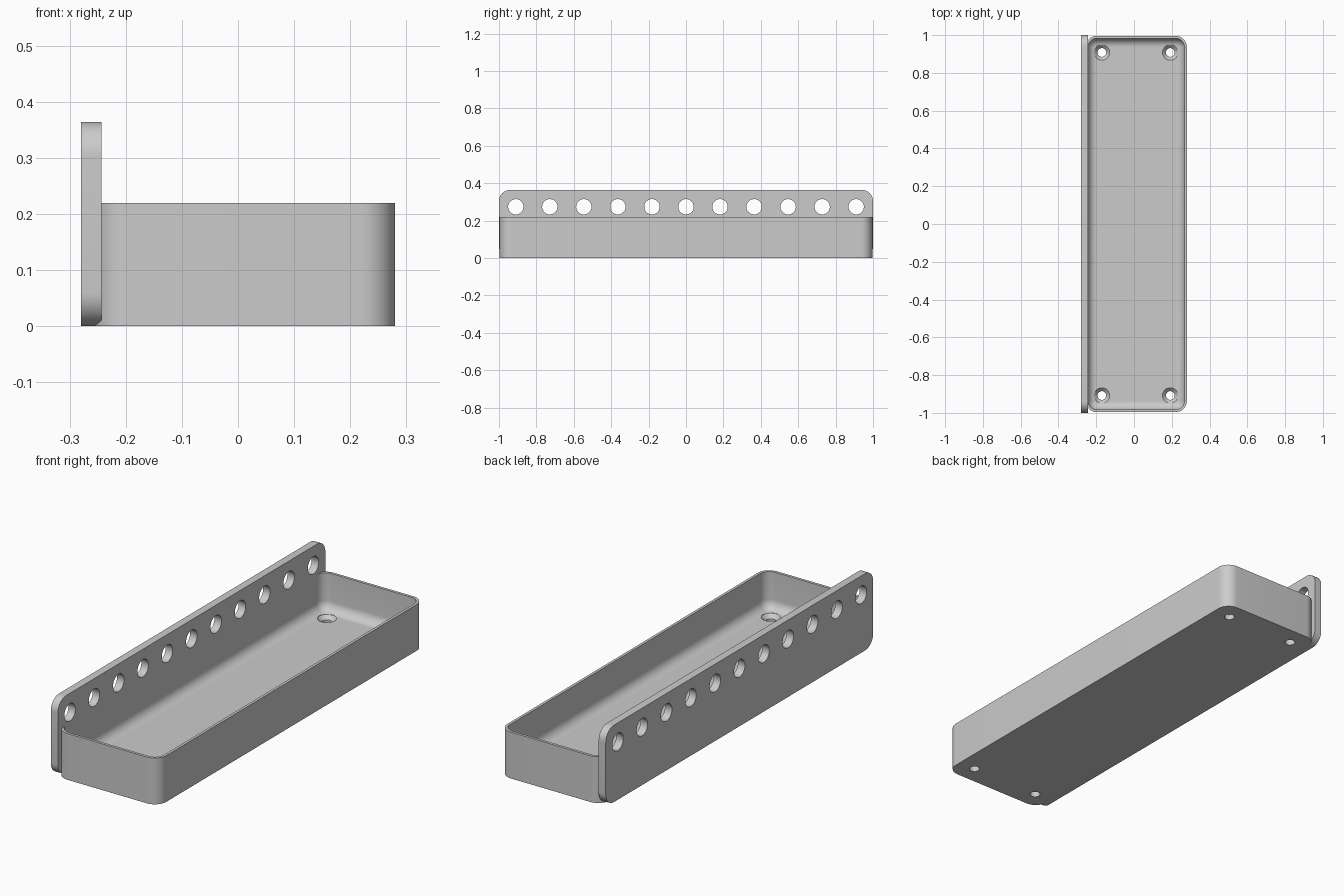
import bpy, bmesh
from math import sin, cos, pi, radians
from mathutils import Matrix, Vector

cube = bpy.data.objects.get("Cube")
if cube:
    bpy.data.objects.remove(cube)

grey = bpy.data.materials.new("plain_grey")
grey.use_nodes = True
colour = (0.6, 0.6, 0.6, 1)
grey.diffuse_color = colour
grey.node_tree.nodes["Principled BSDF"].inputs["Base Color"].default_value = colour


def rounded_rect(half_u, half_v, radius, steps=12):
    """Counter-clockwise outline of a rounded rectangle about the origin."""
    points = []
    for corner, (su, sv) in enumerate(((1, 1), (-1, 1), (-1, -1), (1, -1))):
        for i in range(steps + 1):
            a = (corner + i / steps) * pi / 2
            points.append((su * (half_u - radius) + radius * cos(a),
                           sv * (half_v - radius) + radius * sin(a)))
    return points


def loft(bm, rings):
    """Skin a list of equal closed rings and cap both ends."""
    loops = [[bm.verts.new(p) for p in ring] for ring in rings]
    for low, high in zip(loops, loops[1:]):
        for i in range(len(low)):
            j = (i + 1) % len(low)
            bm.faces.new((low[i], low[j], high[j], high[i]))
    bm.faces.new(loops[0][::-1])
    bm.faces.new(loops[-1])


def finish(bm, name):
    bmesh.ops.recalc_face_normals(bm, faces=bm.faces)
    mesh = bpy.data.meshes.new(name)
    bm.to_mesh(mesh)
    bm.free()
    obj = bpy.data.objects.new(name, mesh)
    bpy.context.collection.objects.link(obj)
    mesh.materials.append(grey)
    return obj


def cut(obj, cutter):
    """Subtract the cutter, then smooth the curved faces."""
    mod = obj.modifiers.new("holes", "BOOLEAN")
    mod.operation = "DIFFERENCE"
    mod.solver = "EXACT"
    mod.object = cutter
    bpy.ops.object.select_all(action="DESELECT")
    obj.select_set(True)
    bpy.context.view_layer.objects.active = obj
    bpy.ops.object.modifier_apply(modifier=mod.name)
    bpy.data.objects.remove(cutter)
    bpy.ops.object.shade_smooth_by_angle(angle=radians(30))


# Upright back plate with rounded corners
X0, X1, HEIGHT = -0.28, -0.243, 0.364
bm = bmesh.new()
outline = rounded_rect(1.0, HEIGHT / 2, 0.06)
loft(bm, [[(x, u, v + HEIGHT / 2) for u, v in outline] for x in (X0, X1)])
plate = finish(bm, "back_plate")

# Row of round holes along the top of the plate
bm = bmesh.new()
COUNT = 11
for i in range(COUNT):
    place = Matrix.Translation(Vector(((X0 + X1) / 2, -0.91 + 1.82 * i / (COUNT - 1), 0.274)))
    bmesh.ops.create_cone(bm, cap_ends=True, segments=40, radius1=0.041, radius2=0.041,
                          depth=0.2, matrix=place @ Matrix.Rotation(pi / 2, 4, "Y"))
cut(plate, finish(bm, "plate_hole_cutter"))

# Tray: thin rim and filleted cavity, its back wall buried just inside the plate
TOP, FLOOR, WALL, FILLET = 0.219, 0.043, 0.013, 0.045
LEFT, RIGHT = X1 - WALL - 0.0005, 0.28
CX, HX, HY, R = (LEFT + RIGHT) / 2, (RIGHT - LEFT) / 2, 0.996, 0.06
profile = [(0, 0), (0, TOP), (WALL, TOP)]
for i in range(9):
    a = i / 8 * pi / 2
    profile.append((WALL + FILLET * (1 - cos(a)), FLOOR + FILLET * (1 - sin(a))))
bm = bmesh.new()
loft(bm, [[(CX + u, v, z) for u, v in rounded_rect(HX - d, HY - d, R - d)]
          for d, z in profile])
tray = finish(bm, "tray")

# Countersunk screw holes in the tray floor
bm = bmesh.new()
screw_profile = [(0.023, -0.05), (0.023, FLOOR - 0.018), (0.041, FLOOR), (0.041, FLOOR + 0.02)]
for x in (-0.17, 0.192):
    for y in (-0.908, 0.908):
        loft(bm, [[(x + r * cos(k * pi / 16), y + r * sin(k * pi / 16), z)
                   for k in range(32)] for r, z in screw_profile])
cut(tray, finish(bm, "screw_cutter"))
